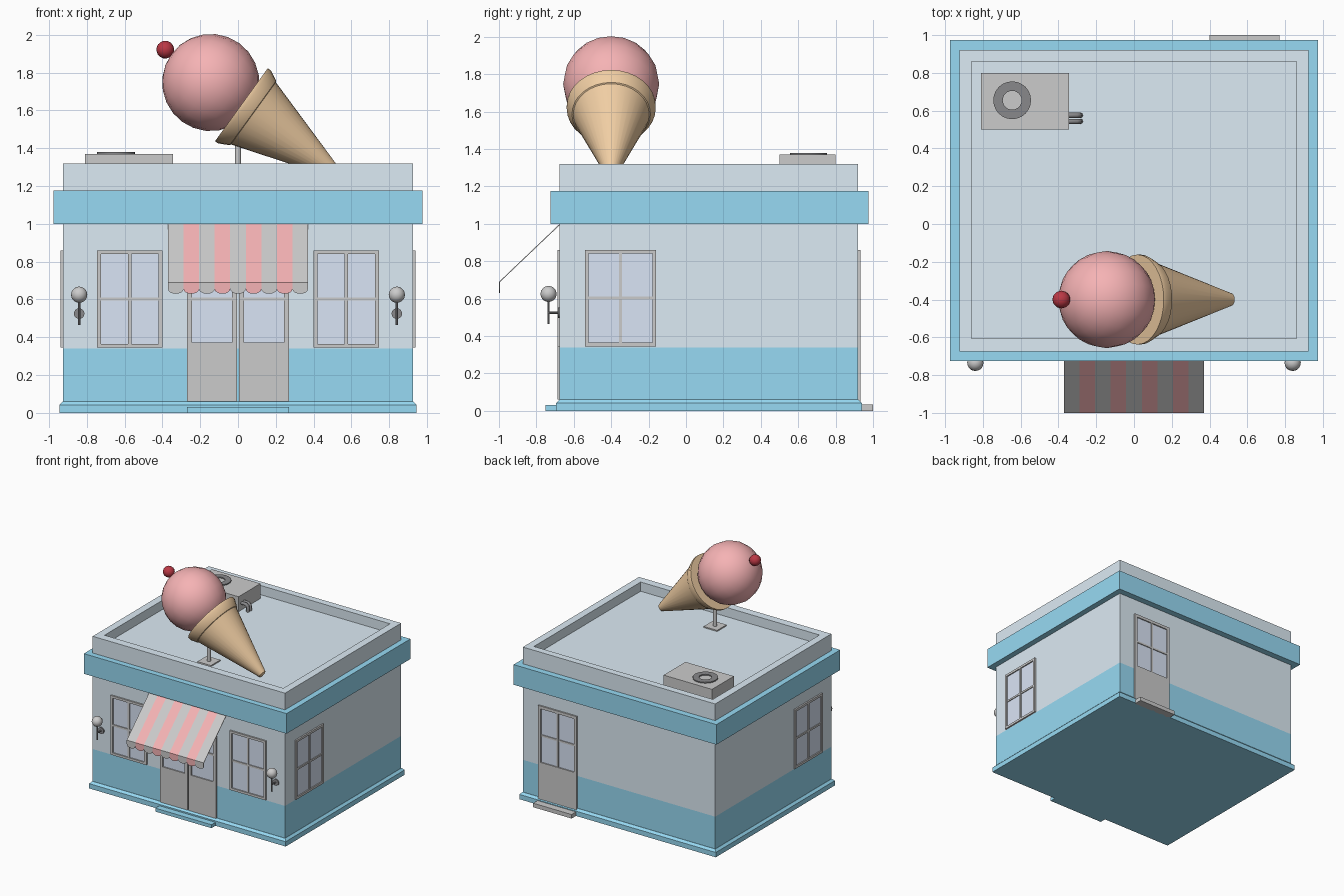
import bpy, bmesh, math
from mathutils import Matrix, Vector

if "Cube" in bpy.data.objects:
    bpy.data.objects.remove(bpy.data.objects["Cube"])


def mat(name, r, g, b):
    m = bpy.data.materials.new(name)
    m.diffuse_color = (r, g, b, 1)
    m.use_nodes = True
    m.node_tree.nodes["Principled BSDF"].inputs["Base Color"].default_value = m.diffuse_color
    return m


WALL = mat("pale_blue", 0.72, 0.83, 0.91)
BLUE = mat("blue", 0.31, 0.70, 0.90)
GLASS = mat("glass", 0.70, 0.78, 0.92)
PINK = mat("pink", 0.92, 0.45, 0.46)
WAFER = mat("wafer", 0.88, 0.62, 0.37)
CHERRY = mat("cherry", 0.50, 0.04, 0.06)
DARK = mat("dark", 0.25, 0.25, 0.26)
GREY = mat("light_grey", 0.8, 0.8, 0.8)


def finish(name, bm, material=None):
    me = bpy.data.meshes.new(name)
    bm.to_mesh(me)
    bm.free()
    ob = bpy.data.objects.new(name, me)
    bpy.context.collection.objects.link(ob)
    if material:
        me.materials.append(material)
    return ob


def boxes(name, items, material=None):
    """One object from boxes given as (x0, x1, y0, y1, z0, z1)."""
    bm = bmesh.new()
    for x0, x1, y0, y1, z0, z1 in items:
        m = (Matrix.Translation(((x0 + x1) / 2, (y0 + y1) / 2, (z0 + z1) / 2))
             @ Matrix.Diagonal((x1 - x0, y1 - y0, z1 - z0, 1)))
        bmesh.ops.create_cube(bm, size=1, matrix=m)
    return finish(name, bm, material)


def lathe(name, profile, origin, axis, material=None, steps=24, closed=False):
    """Spin (radius, height) points about an axis through origin."""
    bm = bmesh.new()
    vs = [bm.verts.new((r, 0, h)) for r, h in profile]
    pairs = list(zip(vs, vs[1:])) + ([(vs[-1], vs[0])] if closed else [])
    es = [bm.edges.new(p) for p in pairs]
    bmesh.ops.spin(bm, geom=vs + es, cent=(0, 0, 0), axis=(0, 0, 1),
                   angle=2 * math.pi, steps=steps)
    bmesh.ops.remove_doubles(bm, verts=bm.verts, dist=1e-5)
    bmesh.ops.recalc_face_normals(bm, faces=bm.faces)
    q = Vector(axis).normalized().to_track_quat('Z', 'Y')
    bm.transform(Matrix.Translation(origin) @ q.to_matrix().to_4x4())
    ob = finish(name, bm, material)
    ob.data.shade_smooth()
    ob.data.set_sharp_from_angle(angle=math.radians(35))
    return ob


def rod(name, start, end, r, material=None, steps=12):
    d = Vector(end) - Vector(start)
    return lathe(name, [(0, 0), (r, 0), (r, d.length), (0, d.length)], start, d, material, steps)


def ball(name, centre, r, axis, material=None, segs=20, rings=10):
    pts = [(r * math.sin(math.pi * i / rings), -r * math.cos(math.pi * i / rings))
           for i in range(rings + 1)]
    return lathe(name, pts, centre, axis, material, segs)


# Building extents and roof level
X, YF, YB, ROOF = 0.925, -0.675, 0.92, 1.24


def on_wall(side, u0, u1, d0, d1, z0, z1):
    """Box along a wall: u runs along it, d is the distance out of it."""
    if side == "front":
        return (u0, u1, YF - d1, YF - d0, z0, z1)
    if side == "back":
        return (u0, u1, YB + d0, YB + d1, z0, z1)
    if side == "right":
        return (X + d0, X + d1, u0, u1, z0, z1)
    return (-X - d1, -X - d0, u0, u1, z0, z1)


def window(name, side, u0, u1, z0, z1, t=0.02, depth=0.013, upright=True):
    um, zm, b = (u0 + u1) / 2, (z0 + z1) / 2, 0.008
    bars = [(u0, u0 + t, -.01, depth, z0, z1), (u1 - t, u1, -.01, depth, z0, z1),
            (u0 + t, u1 - t, -.01, depth, z0, z0 + t), (u0 + t, u1 - t, -.01, depth, z1 - t, z1),
            (u0 + t, u1 - t, -.01, depth - .003, zm - b, zm + b)]
    if upright:
        bars.append((um - b, um + b, -.01, depth - .002, z0 + t, z1 - t))
    boxes(name + "_frame", [on_wall(side, *p) for p in bars])
    boxes(name + "_glass", [on_wall(side, u0 + t, u1 - t, -.01, .003, z0 + t, z1 - t)], GLASS)


# Walls, roof, parapet and cornice
boxes("lower_wall", [(-X, X, YF, YB, 0.01, 0.34)], BLUE)
boxes("upper_wall", [(-X, X, YF, YB, 0.34, ROOF)], WALL)
boxes("parapet", [(-X, X, YF, -0.605, ROOF, 1.32), (-X, X, 0.86, YB, ROOF, 1.32),
                  (-X, -0.86, -0.605, 0.86, ROOF, 1.32), (0.86, X, -0.605, 0.86, ROOF, 1.32)], WALL)
boxes("cornice", [(-0.975, 0.975, -0.725, 0.975, 1.0, 1.175)], BLUE)

# Plinth with chamfered top edge, and steps
plinth = boxes("plinth", [(-0.945, 0.945, -0.695, 0.94, 0, 0.06)], BLUE)
bm = bmesh.new()
bm.from_mesh(plinth.data)
top = [e for e in bm.edges if all(v.co.z > 0.05 for v in e.verts)]
bmesh.ops.bevel(bm, geom=top, offset=0.018, segments=1, affect='EDGES')
bm.to_mesh(plinth.data)
bm.free()
boxes("front_step", [(-0.27, 0.27, -0.75, -0.69, 0, 0.03)], BLUE)
boxes("back_step", [(0.4, 0.77, 0.93, 1.0, 0, 0.035)])

# Windows
for s, n in ((-1, "left"), (1, "right")):
    a, b = sorted((s * 0.40, s * 0.745))
    window("front_window_" + n, "front", a, b, 0.345, 0.86)
    window("side_window_" + n, n, -0.54, -0.16, 0.345, 0.86)

# Double front door and single back door
for n, a, b in (("left", -0.27, -0.004), ("right", 0.004, 0.27)):
    boxes("front_door_panel_" + n, [on_wall("front", a, b, -.01, .013, 0.06, 0.345)])
    window("front_door_" + n, "front", a, b, 0.345, 0.86, t=0.027, upright=False)
boxes("back_door_panel", [on_wall("back", 0.4, 0.77, -.01, .013, 0.035, 0.345)])
window("back_door", "back", 0.4, 0.77, 0.345, 0.86, t=0.025)

# Striped awning with scalloped valance
bm = bmesh.new()
w = 0.74 / 9
for i in range(9):
    x0 = -0.37 + i * w
    x1 = x0 + w
    slope = [(x0, -1, 0.69), (x1, -1, 0.69), (x1, YF, 1.0), (x0, YF, 1.0)]
    arc = [(x0 + w * (1 - math.cos(math.pi * k / 8)) / 2, -1,
            0.655 - 0.025 * math.sin(math.pi * k / 8)) for k in range(9)]
    for pts in (slope, arc + [slope[1], slope[0]]):
        f = bm.faces.new([bm.verts.new(p) for p in pts])
        f.material_index = i % 2
bmesh.ops.remove_doubles(bm, verts=bm.verts, dist=1e-5)
awning = finish("awning", bm, GREY)
awning.data.materials.append(PINK)
sol = awning.modifiers.new("thickness", 'SOLIDIFY')
sol.thickness = 0.005

# Wall lamps
for s, n in ((-1, "left"), (1, "right")):
    x, y = s * 0.84, -0.735
    rod("lamp_mount_" + n, (x, YF, 0.525), (x, YF - 0.01, 0.525), 0.028, DARK, 16)
    rod("lamp_arm_" + n, (x, YF, 0.525), (x, y, 0.525), 0.006, DARK, 8)
    rod("lamp_post_" + n, (x, y, 0.465), (x, y, 0.59), 0.006, DARK, 8)
    ball("lamp_globe_" + n, (x, y, 0.625), 0.043, (0, 0, 1))

# Giant ice cream cone on a post
up = Vector((-0.81, 0, 0.586)).normalized()
rim = Vector((0.018, -0.4, 1.63))
lathe("cone", [(0, 0), (0.238, 0), (0.238, 0.02), (0.21, 0.075), (0.203, 0.078),
               (0.033, 0.612), (0.022, 0.62), (0, 0.622)], rim, -up, WAFER, 32)
ball("scoop", rim + up * 0.2, 0.257, up, PINK, 20, 12)
ball("cherry", rim + up * 0.497, 0.047, up, CHERRY, 16, 8)
rod("sign_post", (0, -0.4, ROOF), (0, -0.4, 1.6), 0.016, None, 16)
boxes("sign_base", [(-0.065, 0.065, -0.465, -0.335, ROOF, ROOF + 0.01)])

# Rooftop cooling unit with fan ring and pipes
boxes("cooling_unit", [(-0.81, -0.345, 0.5, 0.8, ROOF, 1.37)])
lathe("fan_ring", [(0.05, 0), (0.1, 0), (0.1, 0.012), (0.05, 0.012)],
      (-0.645, 0.655, 1.367), (0, 0, 1), DARK, 24, closed=True)
for i, y in enumerate((0.543, 0.575)):
    cu = bpy.data.curves.new("pipe", 'CURVE')
    cu.dimensions = '3D'
    cu.bevel_depth, cu.bevel_resolution, cu.use_fill_caps = 0.014, 2, True
    sp = cu.splines.new('POLY')
    sp.points.add(3)
    for p, (px, pz) in zip(sp.points, ((-0.35, 1.30), (-0.305, 1.30), (-0.287, 1.285), (-0.284, ROOF))):
        p.co = (px, y, pz, 1)
    cu.materials.append(DARK)
    bpy.context.collection.objects.link(bpy.data.objects.new(f"pipe_{i + 1}", cu))
